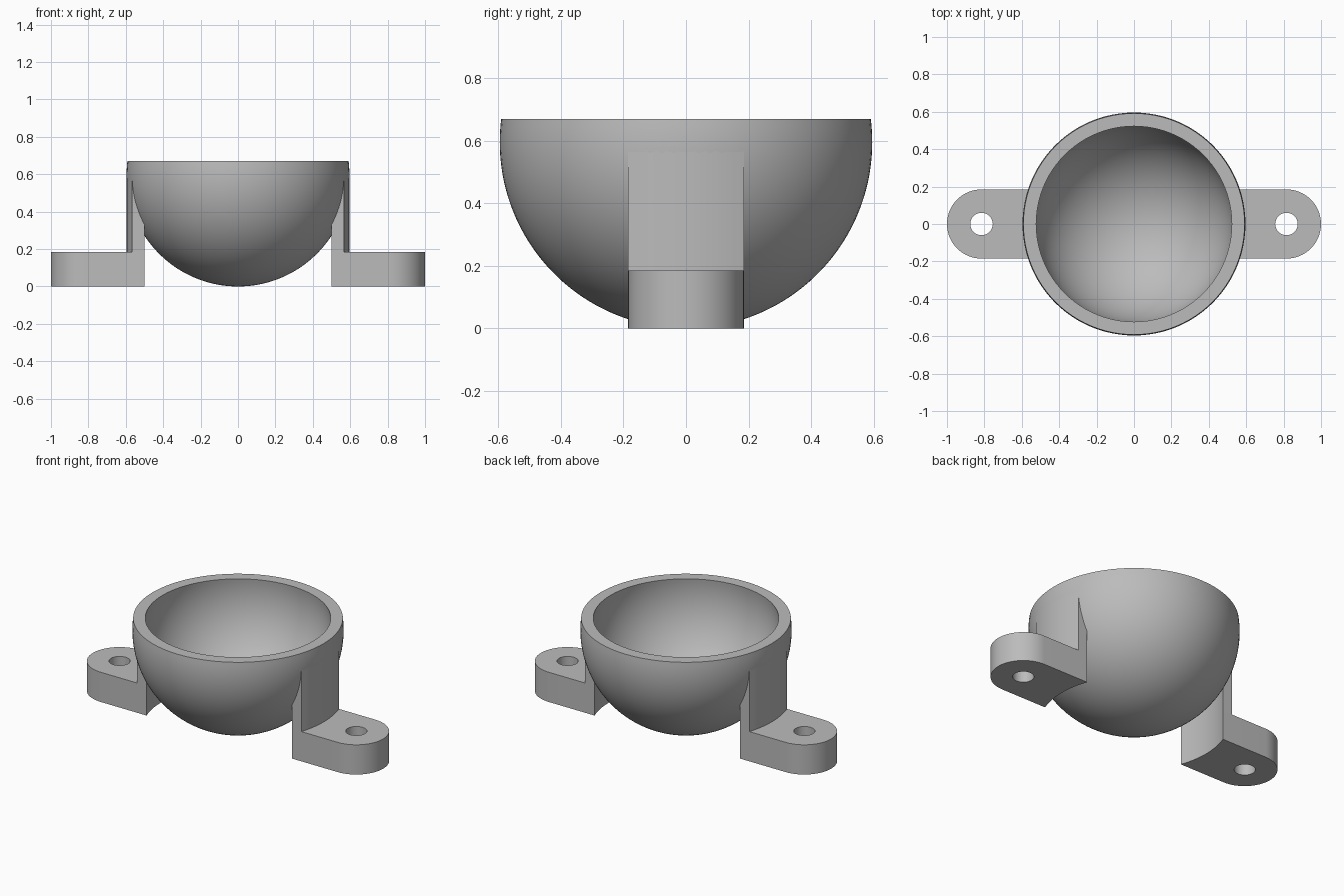
import bpy, bmesh
from math import asin, sin, cos, pi, sqrt
from mathutils import Matrix, Vector

cube = bpy.data.objects.get("Cube")
if cube:
    bpy.data.objects.remove(cube, do_unlink=True)

R_OUT, R_IN, RIM_Z = 0.596, 0.528, 0.67   # bowl
HALF_W, TAB_H, TAB_X = 0.185, 0.185, 0.815  # mounting tabs
R_SEAT, HOLE_R = 0.533, 0.06

grey = bpy.data.materials.new("plain grey")
grey.use_nodes = True
grey.diffuse_color = (0.5, 0.5, 0.5, 1)
grey.node_tree.nodes["Principled BSDF"].inputs["Base Color"].default_value = (0.5, 0.5, 0.5, 1)


def finish(bm, name):
    bmesh.ops.recalc_face_normals(bm, faces=bm.faces)
    mesh = bpy.data.meshes.new(name)
    bm.to_mesh(mesh)
    bm.free()
    mesh.materials.append(grey)
    obj = bpy.data.objects.new(name, mesh)
    bpy.context.collection.objects.link(obj)
    bpy.ops.object.select_all(action='DESELECT')
    obj.select_set(True)
    bpy.context.view_layer.objects.active = obj
    bpy.ops.object.shade_smooth_by_angle(angle=pi / 6)


def arc(cx, r, start, end, steps):
    angles = [start + (end - start) * i / steps for i in range(steps + 1)]
    return [(cx + r * cos(a), r * sin(a)) for a in angles]


def prism(name, loops, z0, z1, turn):
    """Extrude an outline, with any hole loops, upward."""
    bm = bmesh.new()
    edges = []
    for loop in loops:
        vs = [bm.verts.new((x, y, z0)) for x, y in loop]
        edges += [bm.edges.new((v, vs[i - 1])) for i, v in enumerate(vs)]
    bmesh.ops.triangle_fill(bm, edges=edges, use_beauty=True, normal=(0, 0, 1))
    bmesh.ops.dissolve_limit(bm, angle_limit=0.01, verts=[], edges=bm.edges)
    top = bmesh.ops.extrude_face_region(bm, geom=bm.faces[:], use_keep_orig=True)
    moved = [g for g in top["geom"] if isinstance(g, bmesh.types.BMVert)]
    bmesh.ops.translate(bm, verts=moved, vec=(0, 0, z1 - z0))
    bmesh.ops.rotate(bm, verts=bm.verts, matrix=Matrix.Rotation(turn, 3, 'Z'))
    finish(bm, name)


# Bowl: thick spherical shell with a flat rim just above its equator
outer = arc(0, R_OUT, -pi / 2, asin((RIM_Z - R_OUT) / R_OUT), 40)
inner = arc(0, R_IN, asin((RIM_Z - R_OUT) / R_IN), -pi / 2, 40)
bm = bmesh.new()
vs = [bm.verts.new((x, 0, z + R_OUT)) for x, z in outer + inner]
es = [bm.edges.new(pair) for pair in zip(vs, vs[1:])]
bmesh.ops.spin(bm, geom=vs + es, cent=(0, 0, 0), axis=(0, 0, 1),
               angle=2 * pi, steps=96, use_duplicate=False)
bmesh.ops.remove_doubles(bm, verts=bm.verts, dist=0.0005)
finish(bm, "bowl")

# Mounting brackets: drilled round-ended tab and curved upright on each side
a_in = asin(HALF_W / R_SEAT)
r_up = R_OUT - 0.001
a_up = asin(HALF_W / r_up)
seat = arc(0, R_SEAT, -a_in, a_in, 12)
tab = seat + arc(TAB_X, HALF_W, pi / 2, -pi / 2, 32)
hole = arc(TAB_X, HOLE_R, 0, 2 * pi, 32)[:-1]
upright = seat + arc(0, r_up, a_up, -a_up, 12)
for side, turn in (("left", 0), ("right", pi)):
    prism(side + "_tab", [tab, hole], 0, TAB_H, turn)
    prism(side + "_upright", [upright], TAB_H, 0.57, turn)
